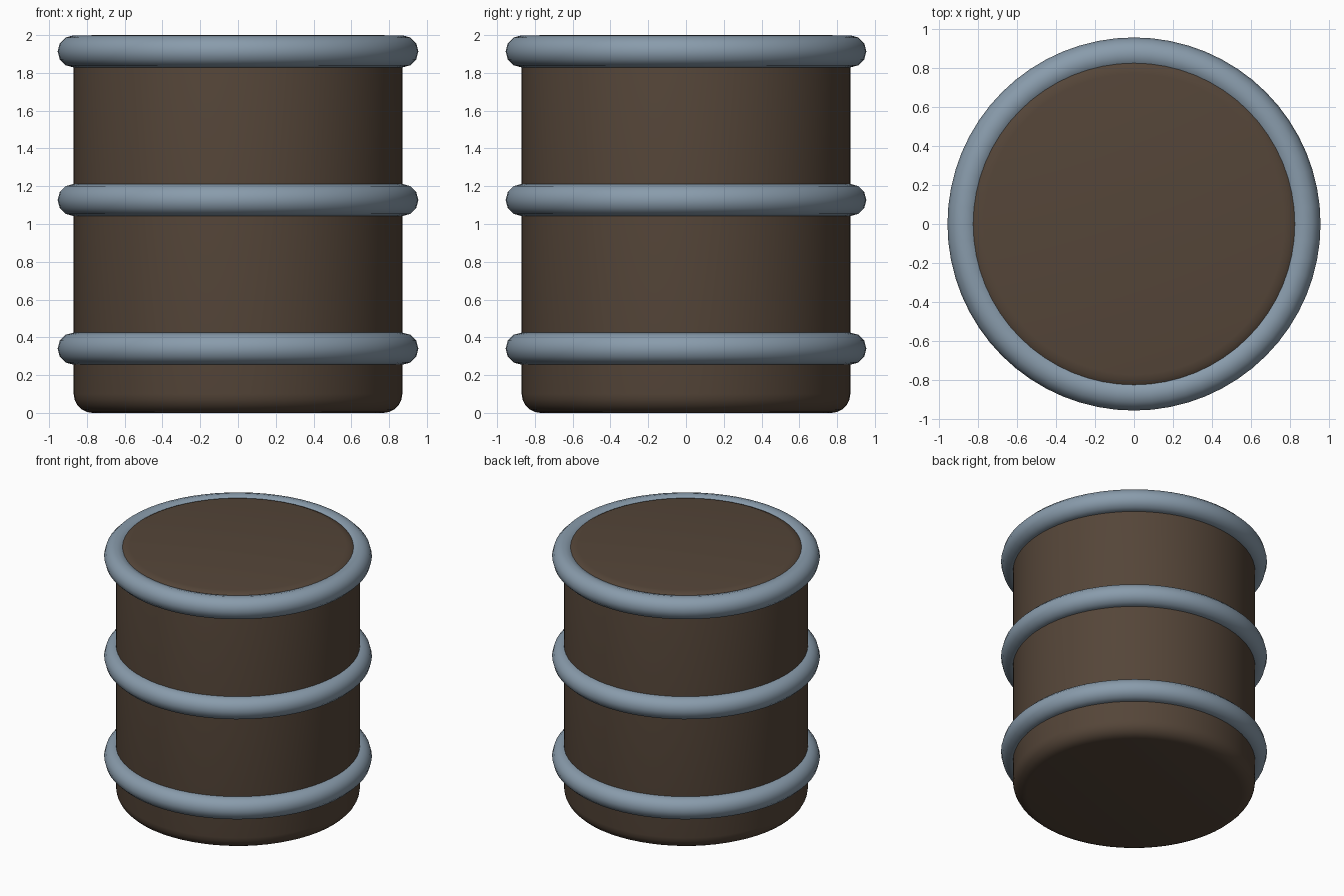
import bpy
from math import radians, sin, cos, pi

if "Cube" in bpy.data.objects:
    bpy.data.objects.remove(bpy.data.objects["Cube"])

RADIUS, HEIGHT, ROUND = 0.87, 2.0, 0.1


def paint(obj, name, color):
    mat = bpy.data.materials.get(name) or bpy.data.materials.new(name)
    mat.diffuse_color = color
    mat.use_nodes = True
    mat.node_tree.nodes["Principled BSDF"].inputs["Base Color"].default_value = mat.diffuse_color
    obj.data.materials.append(mat)


# Barrel body with rounded rims
bpy.ops.mesh.primitive_cylinder_add(vertices=64, radius=RADIUS, depth=HEIGHT,
                                    location=(0, 0, HEIGHT / 2))
body = bpy.context.object
body.name = "barrel_body"
bevel = body.modifiers.new("rounded_rims", 'BEVEL')
bevel.width = ROUND
bevel.segments = 5
bevel.limit_method = 'ANGLE'
bevel.angle_limit = radians(40)
bpy.ops.object.modifier_apply(modifier=bevel.name)
bpy.ops.object.shade_smooth_by_angle(angle=radians(40))
paint(body, "brown_wood", (0.09, 0.06, 0.04, 1))

# Three metal hoops
for label, z in (("bottom", 0.34), ("middle", 1.127), ("top", 1.914)):
    bpy.ops.mesh.primitive_torus_add(major_radius=RADIUS, minor_radius=0.085,
                                     major_segments=64, minor_segments=12,
                                     location=(0, 0, z))
    hoop = bpy.context.object
    hoop.name = label + "_hoop"
    bpy.ops.object.shade_smooth_by_angle(angle=radians(40))
    paint(hoop, "blue_grey_metal", (0.25, 0.33, 0.41, 1))
